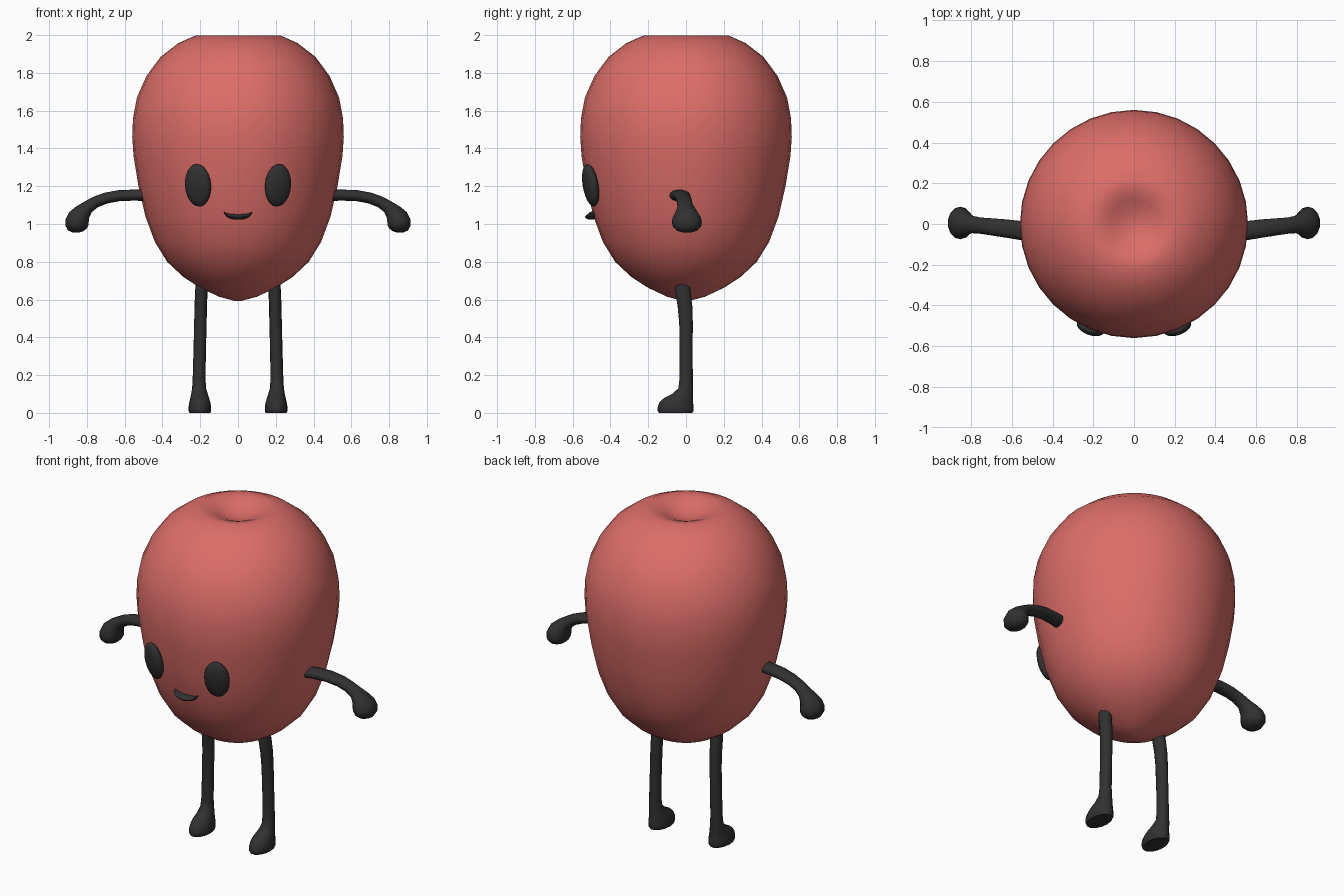
import bpy, bmesh, math
from mathutils import Vector, Matrix


def material(name, color):
    m = bpy.data.materials.new(name)
    m.diffuse_color = (*color, 1)
    return m


RED = material("soft_red", (0.72, 0.155, 0.14))
BLACK = material("charcoal", (0.03, 0.03, 0.03))


def finish(name, bm, mat, mirror=False, angle=60):
    bmesh.ops.recalc_face_normals(bm, faces=bm.faces)
    me = bpy.data.meshes.new(name)
    bm.to_mesh(me)
    bm.free()
    me.materials.append(mat)
    ob = bpy.data.objects.new(name, me)
    bpy.context.collection.objects.link(ob)
    bpy.ops.object.select_all(action='DESELECT')
    ob.select_set(True)
    bpy.context.view_layer.objects.active = ob
    bpy.ops.object.shade_smooth_by_angle(angle=math.radians(angle))
    if mirror:
        mod = ob.modifiers.new("mirror", 'MIRROR')
        mod.use_clip = False
        mod.use_mirror_merge = False
    return ob


def loft(rings, sides):
    """Skin elliptical rings given as (centre, half axis u, half axis v)."""
    bm = bmesh.new()
    loops = []
    for c, u, v in rings:
        loops.append([bm.verts.new(Vector(c) + Vector(u) * math.cos(a) + Vector(v) * math.sin(a))
                      for a in (2 * math.pi * i / sides for i in range(sides))])
    for a, b in zip(loops, loops[1:]):
        for i in range(sides):
            j = (i + 1) % sides
            bm.faces.new((a[i], a[j], b[j], b[i]))
    bm.faces.new(loops[0])
    bm.faces.new(loops[-1])
    return bm


# Body: rounded fruit shape with a dimple on top
profile = [(0.015, 0.592), (0.10, 0.615), (0.20, 0.662), (0.29, 0.72), (0.375, 0.80),
           (0.44, 0.905), (0.49, 1.04), (0.527, 1.20), (0.553, 1.36), (0.56, 1.46),
           (0.556, 1.56), (0.535, 1.67), (0.484, 1.785), (0.41, 1.885), (0.315, 1.958),
           (0.225, 1.998), (0.17, 1.995), (0.12, 1.975), (0.07, 1.95), (0.015, 1.94)]
finish("body", loft([((0, 0, z), (r, 0, 0), (0, r, 0)) for r, z in profile], 32), RED)

# Eyes: flattened ovals lying on the curved face
bm = bmesh.new()
bmesh.ops.create_uvsphere(bm, u_segments=20, v_segments=12, radius=1)
bmesh.ops.transform(bm, verts=bm.verts, matrix=(
    Matrix.Translation((0.212, -0.505, 1.205))
    @ Matrix.Rotation(math.radians(20), 4, 'Z')
    @ Matrix.Rotation(math.radians(10), 4, 'X')
    @ Matrix.Diagonal((0.073, 0.036, 0.114, 1))))
finish("eyes", bm, BLACK, mirror=True)

# Mouth: small crescent that follows the face
rings = []
for i in range(13):
    x = -0.075 + 0.15 * i / 12
    k = max(0.05, math.sqrt(max(0, 1 - (x / 0.075) ** 2)))
    top = 1.066 - 0.014 * k
    bottom = 1.062 - 0.040 * k
    rings.append(((x, -math.sqrt(0.503 ** 2 - x * x), (top + bottom) / 2),
                  (0, 0.012 + 0.02 * k, 0), (0, 0, (top - bottom) / 2)))
finish("mouth", loft(rings, 10), BLACK)

# Arms: bent tubes ending in round hands (x, y, z, half depth, half thickness)
path = [(0.46, -0.05, 1.150, 0.045, 0.030), (0.55, -0.033, 1.153, 0.047, 0.030),
        (0.63, -0.022, 1.150, 0.045, 0.030), (0.70, -0.014, 1.137, 0.042, 0.030),
        (0.755, -0.008, 1.116, 0.040, 0.031), (0.795, -0.002, 1.090, 0.043, 0.035),
        (0.823, 0.002, 1.062, 0.058, 0.047), (0.842, 0.004, 1.035, 0.074, 0.060),
        (0.853, 0.005, 1.008, 0.080, 0.064), (0.857, 0.005, 0.983, 0.073, 0.058),
        (0.858, 0.005, 0.964, 0.052, 0.042), (0.858, 0.005, 0.954, 0.018, 0.015)]
rings = []
for i, (x, y, z, d, t) in enumerate(path):
    p, q = path[max(i - 1, 0)], path[min(i + 1, len(path) - 1)]
    n = Vector((p[2] - q[2], 0, q[0] - p[0])).normalized()
    rings.append(((x, y, z), (0, d, 0), n * t))
finish("arms", loft(rings, 14), BLACK, mirror=True)

# Legs with flat-soled feet pointing forward (x, y, z, half width, half depth)
path = [(0.192, -0.022, 0.70, 0.030, 0.036), (0.194, -0.018, 0.65, 0.033, 0.042),
        (0.197, -0.006, 0.57, 0.033, 0.040), (0.199, 0.0, 0.48, 0.033, 0.037),
        (0.203, 0.001, 0.32, 0.033, 0.035), (0.206, 0.001, 0.18, 0.034, 0.036),
        (0.206, -0.002, 0.13, 0.037, 0.040), (0.204, -0.018, 0.10, 0.044, 0.057),
        (0.203, -0.040, 0.078, 0.050, 0.079), (0.202, -0.052, 0.055, 0.056, 0.092),
        (0.202, -0.055, 0.030, 0.060, 0.097), (0.202, -0.055, 0.010, 0.060, 0.097),
        (0.202, -0.055, 0.0, 0.055, 0.091)]
finish("legs", loft([((x, y, z), (w, 0, 0), (0, d, 0)) for x, y, z, w, d in path], 14),
       BLACK, mirror=True, angle=50)
